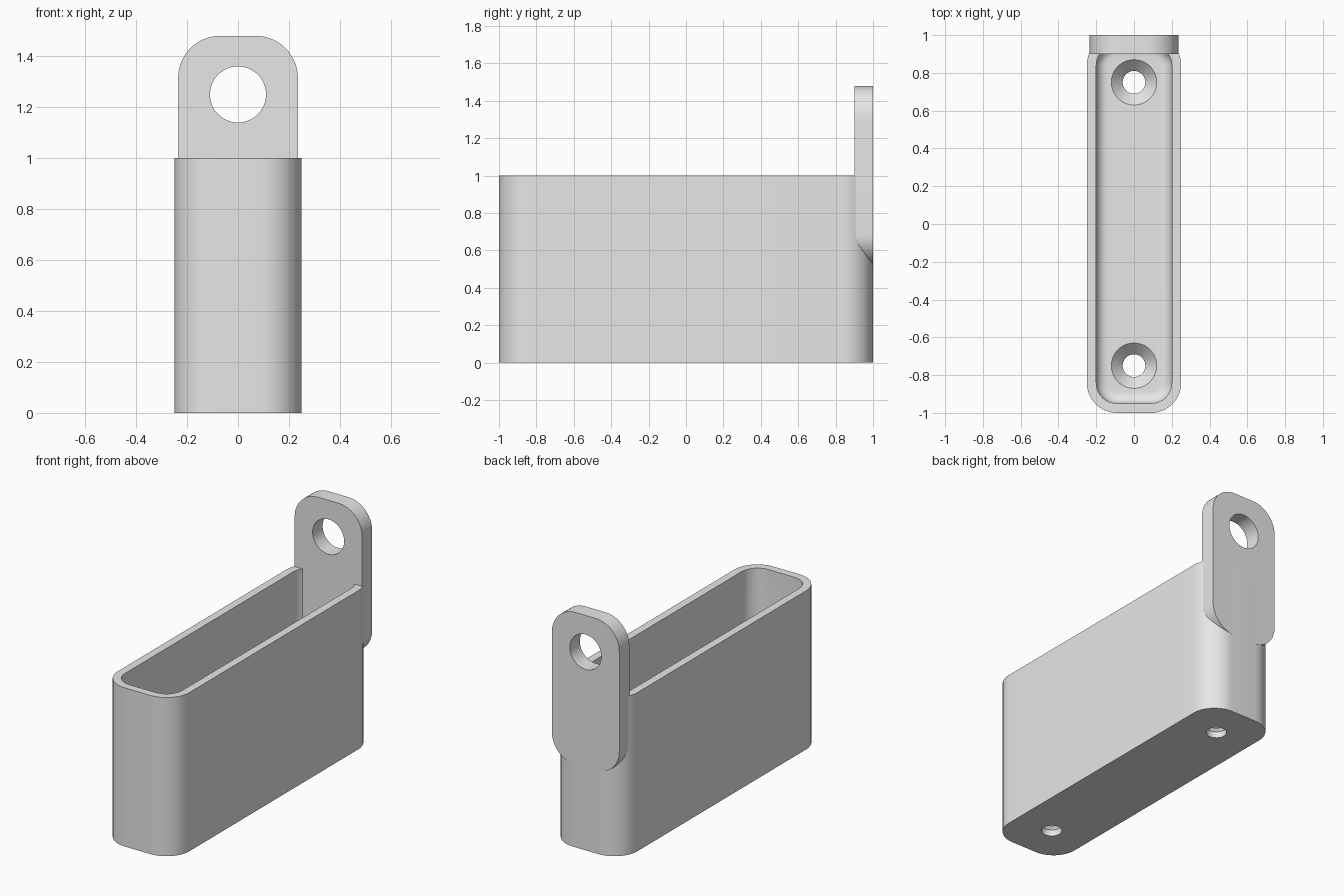
import bpy, bmesh, math
from mathutils import Matrix

cube = bpy.data.objects.get("Cube")
if cube:
    bpy.data.objects.remove(cube, do_unlink=True)

grey = bpy.data.materials.new("plain grey")
grey.use_nodes = True
grey.diffuse_color = (0.8, 0.8, 0.8, 1)
grey.node_tree.nodes["Principled BSDF"].inputs["Base Color"].default_value = grey.diffuse_color


def outline(hx, hy, r, steps=16):
    """Rounded rectangle; a circle when hx = hy = r."""
    points = []
    for corner, (sx, sy) in enumerate([(1, 1), (-1, 1), (-1, -1), (1, -1)]):
        for i in range(steps + 1):
            a = (corner + i / steps) * math.pi / 2
            points.append((sx * (hx - r) + r * math.cos(a), sy * (hy - r) + r * math.sin(a)))
    return points


def loft(name, rings, matrix=Matrix()):
    """Solid through rounded outlines given as (z, half x, half y, radius)."""
    bm = bmesh.new()
    loops = [[bm.verts.new((x, y, z)) for x, y in outline(hx, hy, r)] for z, hx, hy, r in rings]
    n = len(loops[0])
    for low, high in zip(loops, loops[1:]):
        for i in range(n):
            j = (i + 1) % n
            bm.faces.new((low[i], low[j], high[j], high[i]))
    bm.faces.new(loops[0][::-1])
    bm.faces.new(loops[-1])
    bmesh.ops.remove_doubles(bm, verts=bm.verts, dist=1e-5)
    bmesh.ops.recalc_face_normals(bm, faces=bm.faces)
    bm.transform(matrix)
    mesh = bpy.data.meshes.new(name)
    bm.to_mesh(mesh)
    bm.free()
    mesh.materials.append(grey)
    obj = bpy.data.objects.new(name, mesh)
    bpy.context.collection.objects.link(obj)
    return obj


def cut(obj, cutter):
    cutter.hide_render = True
    mod = obj.modifiers.new("cut", 'BOOLEAN')
    mod.operation = 'DIFFERENCE'
    mod.solver = 'EXACT'
    mod.object = cutter
    bpy.ops.object.select_all(action='DESELECT')
    bpy.context.view_layer.objects.active = obj
    obj.select_set(True)
    bpy.ops.object.modifier_apply(modifier=mod.name)
    bpy.data.objects.remove(cutter, do_unlink=True)


# Open box with a cavity rounded along the floor
box = loft("box", [(0, 0.25, 1, 0.16), (1, 0.25, 1, 0.16)])
floor, fillet = 0.1, 0.06
cavity = []
for i in range(9):
    a = i / 8 * math.pi / 2
    inset = fillet * (1 - math.sin(a))
    cavity.append((floor + fillet * (1 - math.cos(a)), 0.2 - inset, 0.95 - inset, 0.11 - inset))
cavity.append((1.2, 0.2, 0.95, 0.11))
cut(box, loft("cavity_cutter", cavity))

# Countersunk screw holes in the floor
for y in (-0.75, 0.75):
    steps = [(-0.1, 0.06), (0.04, 0.06), (floor, 0.12), (0.2, 0.12)]
    cut(box, loft("screw_cutter", [(z, r, r, r) for z, r in steps], Matrix.Translation((0, y, 0))))

# Upright hanging tab at the back, with a round hole
upright = Matrix.Rotation(math.pi / 2, 4, 'X')
tab = loft("hanging_tab", [(-0.05, 0.235, 0.48, 0.165), (0.05, 0.235, 0.48, 0.165)],
           Matrix.Translation((0, 0.95, 1)) @ upright)
cut(tab, loft("tab_hole_cutter", [(-0.2, 0.11, 0.11, 0.11), (0.2, 0.11, 0.11, 0.11)],
              Matrix.Translation((0, 0.95, 1.25)) @ upright))

# Smooth curves, sharp edges
bpy.ops.object.select_all(action='DESELECT')
for obj in (box, tab):
    obj.select_set(True)
bpy.context.view_layer.objects.active = box
bpy.ops.object.shade_smooth_by_angle(angle=math.radians(30))
